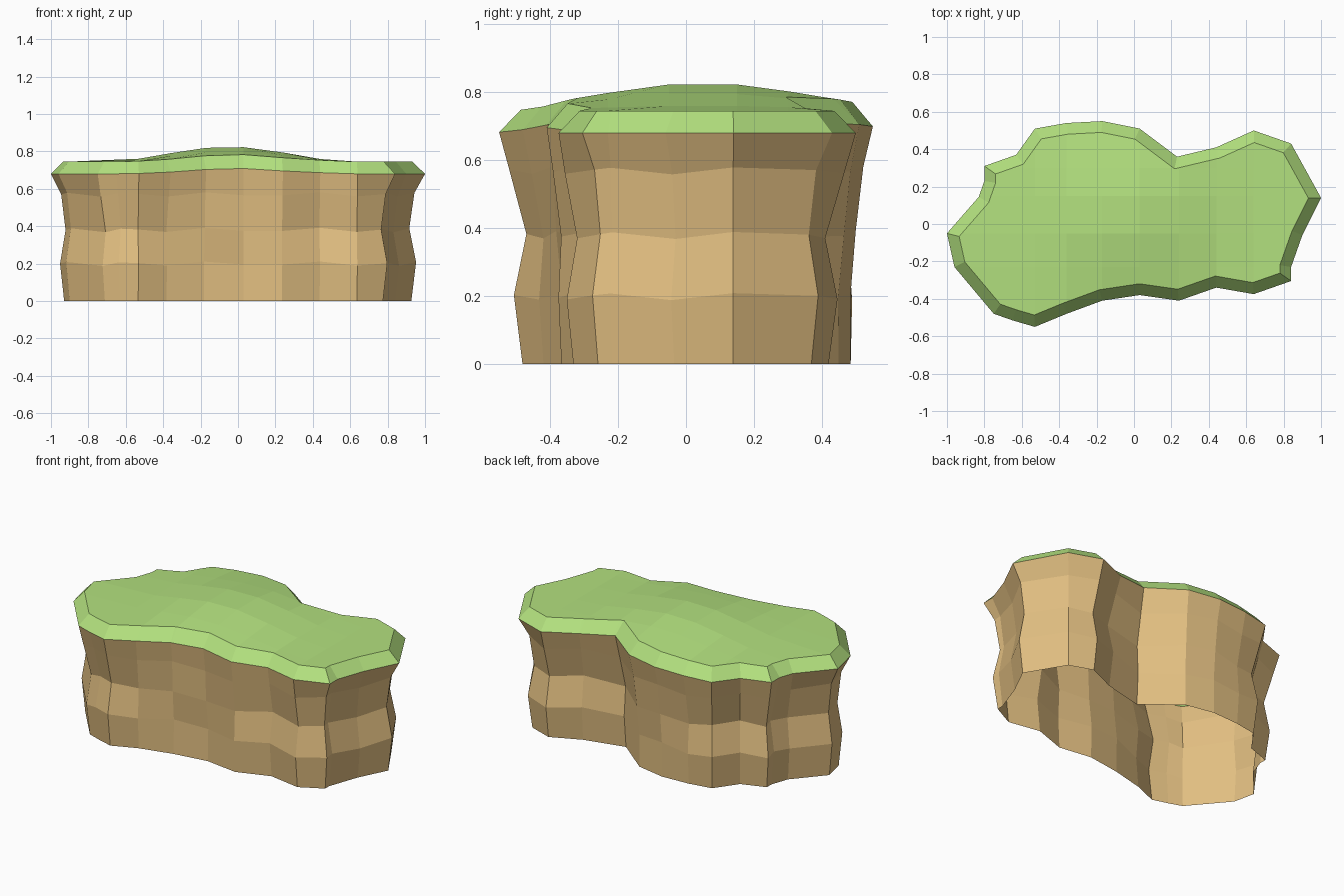
import bpy, bmesh, math
from mathutils import Vector

if "Cube" in bpy.data.objects:
    bpy.data.objects.remove(bpy.data.objects["Cube"])

# Plan outline of the grass rim, counter-clockwise from the left tip
OUTLINE = [Vector(p) for p in (
    (-1, -.05), (-.96, -.23), (-.75, -.48), (-.65, -.515), (-.53, -.55), (-.36, -.48),
    (-.17, -.41), (.03, -.38), (.24, -.41), (.44, -.34), (.64, -.375), (.84, -.305),
    (.84, -.23), (.90, -.06), (1, .14), (.84, .43), (.64, .50), (.44, .41),
    (.23, .36), (.03, .51), (-.17, .55), (-.36, .54), (-.53, .51), (-.63, .37),
    (-.80, .31), (-.80, .23), (-.83, .145))]
N = len(OUTLINE)


def inset(i, d):
    """Outline point i moved inwards so both neighbouring edges shift by d."""
    p = OUTLINE[i]
    a = (p - OUTLINE[i - 1]).normalized()
    b = (OUTLINE[(i + 1) % N] - p).normalized()
    n1, n2 = Vector((-a.y, a.x)), Vector((-b.y, b.x))
    return p + (n1 + n2) * (d / (1 + n1.dot(n2)))


def bump(x, y):
    """Gentle hill in the middle of the plateau."""
    t = min(abs(x + .05) / .68, 1)
    return .085 * math.cos(t * math.pi / 2) ** 2 * math.exp(-((y - .05) / .42) ** 2)


def material(name, colour):
    m = bpy.data.materials.new(name)
    m.diffuse_color = (*colour, 1)
    m.use_nodes = True
    m.node_tree.nodes["Principled BSDF"].inputs["Base Color"].default_value = m.diffuse_color
    return m


def finish(bm, name, mat):
    me = bpy.data.meshes.new(name)
    bm.to_mesh(me)
    bm.free()
    me.materials.append(mat)
    ob = bpy.data.objects.new(name, me)
    bpy.context.collection.objects.link(ob)


def bridge(bm, low, high):
    for i in range(N):
        j = (i + 1) % N
        bm.faces.new((low[i], low[j], high[j], high[i]))


def wall_factor(p):
    """How far each side of the cliff is tucked under the rim."""
    if p.y < -.3 and -.3 < p.x < .7:
        return .65
    return 1.15 if p.x > .2 and p.y > .3 else 1


grass = material("grass green", (.45, .75, .21))
earth = material("earth tan", (.76, .52, .22))

# Grass cap: bevelled rim and domed top, cut into a coarse grid
bm = bmesh.new()
rim = [bm.verts.new((p.x, p.y, .68)) for p in OUTLINE]
top = [bm.verts.new((*inset(i, .06), .745)) for i in range(N)]
bridge(bm, rim, top)
bm.faces.new(top)
cuts = [((x, 0, 0), (1, 0, 0)) for x in (-.53, -.36, -.17, .03, .24, .44, .64)]
cuts += [((0, y, 0), (0, 1, 0)) for y in (-.23, -.05, .15, .3)]
for co, no in cuts:
    bmesh.ops.bisect_plane(bm, geom=bm.verts[:] + bm.edges[:] + bm.faces[:],
                           dist=.002, plane_co=co, plane_no=no)
for v in bm.verts:
    v.co.z += bump(v.co.x, v.co.y)
finish(bm, "grass_cap", grass)

# Earth cliff: stacked rings with alternating bulges, open underneath
bm = bmesh.new()
previous = None
for z, depth, swing in ((0, .065, 0), (.2, .054, -.014), (.38, .062, .015),
                        (.57, .028, 0), (.68, 0, 0)):
    ring = []
    for i, p in enumerate(OUTLINE):
        wave = math.cos(2 * math.pi * (max(-.75, min(p.x, .6)) - .5) / 1.1)
        tuck = 1.8 if z == .57 and abs(p.x) > .83 else 1
        q = inset(i, depth * wall_factor(p) * tuck + swing * wave)
        lift = bump(p.x, p.y) if z == .68 else .012 * math.sin(2.3 * i) * (z > 0)
        ring.append(bm.verts.new((q.x, q.y, z + lift)))
    if previous:
        bridge(bm, previous, ring)
    previous = ring
finish(bm, "earth_cliff", earth)
